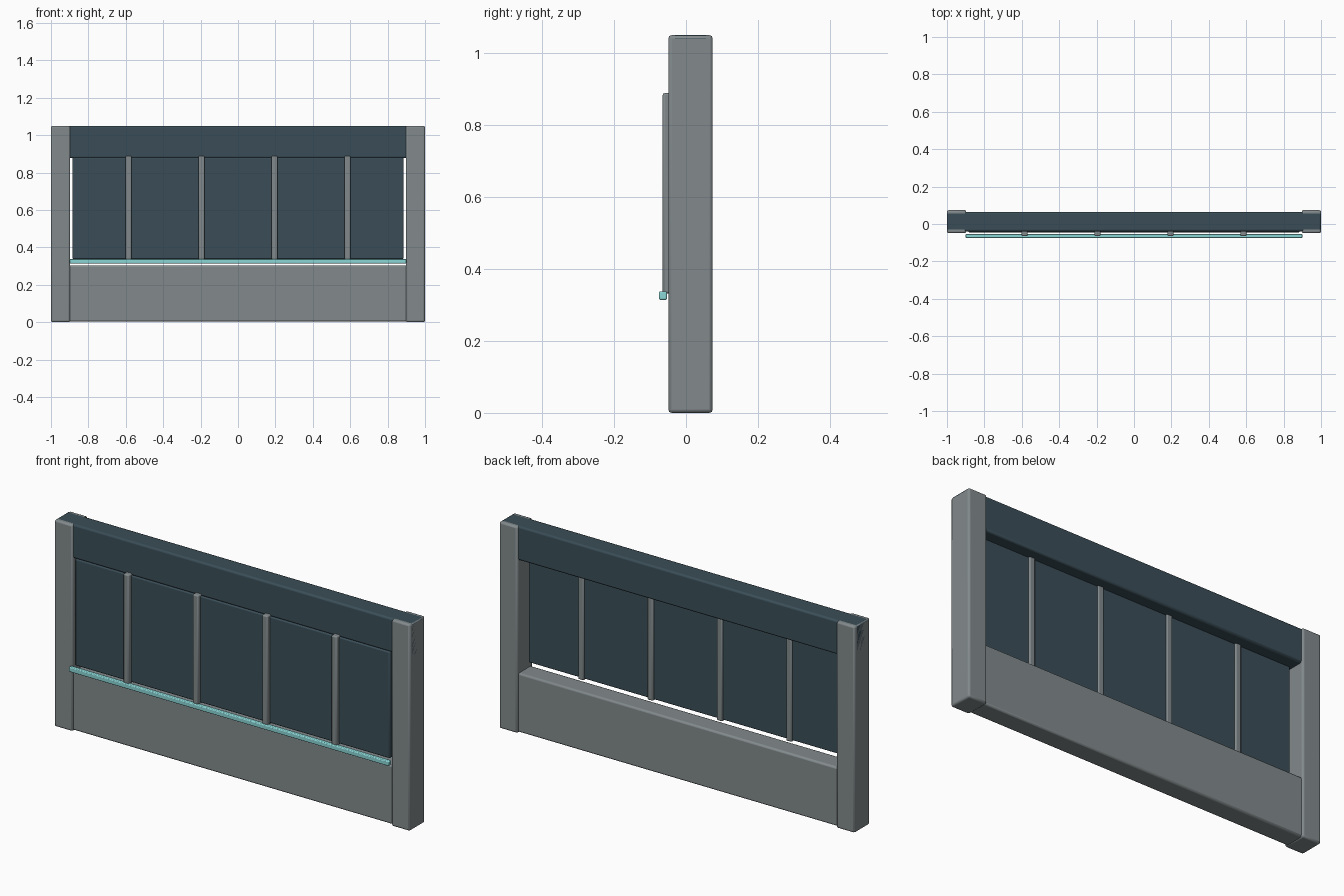
import bpy

if "Cube" in bpy.data.objects:
    bpy.data.objects.remove(bpy.data.objects["Cube"])

def material(name, rgb):
    m = bpy.data.materials.new(name)
    m.diffuse_color = (*rgb, 1)
    m.use_nodes = True
    m.node_tree.nodes["Principled BSDF"].inputs["Base Color"].default_value = m.diffuse_color
    return m

GREY = material("cool grey", (0.225, 0.255, 0.265))
SLATE = material("dark slate", (0.043, 0.076, 0.097))
TEAL = material("pale teal", (0.26, 0.68, 0.68))

def box(name, x, y, z, mat, bevel):
    """Rounded box spanning the given (low, high) ranges."""
    bpy.ops.mesh.primitive_cube_add(size=1)
    ob = bpy.context.object
    ob.name = name
    ob.location = [(a + b) / 2 for a, b in (x, y, z)]
    ob.scale = [b - a for a, b in (x, y, z)]
    bpy.ops.object.transform_apply(location=False, rotation=False, scale=True)
    ob.data.materials.append(mat)
    mod = ob.modifiers.new("soft edges", 'BEVEL')
    mod.width = bevel
    mod.segments = 2
    bpy.ops.object.shade_smooth_by_angle()
    return ob

# end posts
box("left_post", (-1.0, -0.897), (-0.049, 0.074), (0, 1.05), GREY, 0.009)
box("right_post", (0.897, 1.0), (-0.049, 0.074), (0, 1.05), GREY, 0.009)

# solid lower wall and top beam, the beam running through the posts
box("lower_wall", (-0.99, 0.99), (-0.039, 0.064), (0.003, 0.303), GREY, 0.009)
box("top_beam", (-1.0, 1.0), (-0.039, 0.064), (0.877, 1.05), SLATE, 0.009)

# window pane near the front face
box("window_pane", (-0.885, 0.885), (-0.045, 0.003), (0.338, 0.88), SLATE, 0.006)

# upright glazing bars, showing on both sides of the pane
for i in range(4):
    x = -0.585 + 0.39 * i
    box(f"glazing_bar_{i + 1}", (x - 0.016, x + 0.016), (-0.065, 0.011),
        (0.332, 0.889), GREY, 0.006)

# trim strip along the sill
box("sill_trim", (-0.9, 0.9), (-0.075, -0.053), (0.314, 0.338), TEAL, 0.004)
